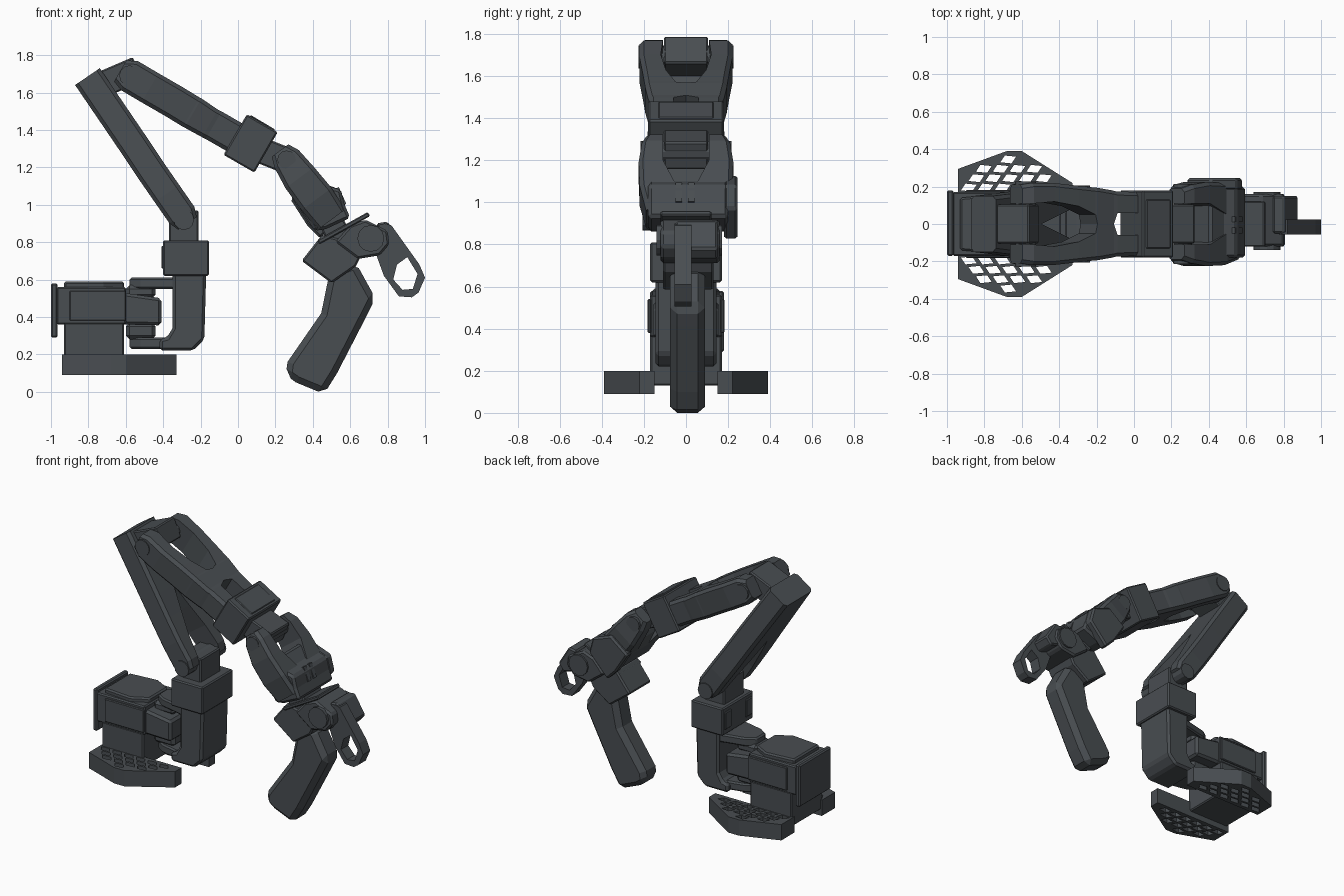
import bpy, bmesh, math
from mathutils import Vector

cube = bpy.data.objects.get("Cube")
if cube:
    bpy.data.objects.remove(cube, do_unlink=True)

COLOUR = (0.066, 0.075, 0.083, 1)
mat = bpy.data.materials.new("charcoal plastic")
mat.use_nodes = True
mat.diffuse_color = COLOUR
bsdf = mat.node_tree.nodes["Principled BSDF"]
bsdf.inputs["Base Color"].default_value = COLOUR
bsdf.inputs["Roughness"].default_value = 0.7


def finish(name, bm, bevel=0.0):
    bmesh.ops.recalc_face_normals(bm, faces=bm.faces[:])
    mesh = bpy.data.meshes.new(name)
    bm.to_mesh(mesh)
    bm.free()
    mesh.materials.append(mat)
    ob = bpy.data.objects.new(name, mesh)
    bpy.context.collection.objects.link(ob)
    if bevel:
        mod = ob.modifiers.new("chamfer", 'BEVEL')
        mod.width, mod.segments, mod.limit_method = bevel, 1, 'ANGLE'
        mod.angle_limit = math.radians(35)
    return ob


def prism(name, outline, lo, hi, holes=(), flat=False, bevel=0.0):
    """Extrude an xz outline along y, or an xy outline along z when flat."""
    bm = bmesh.new()
    edges = []
    for loop in [outline, *holes]:
        vs = [bm.verts.new((u, v, lo) if flat else (u, lo, v)) for u, v in loop]
        edges += [bm.edges.new((vs[i - 1], vs[i])) for i in range(len(vs))]
    if holes:
        bmesh.ops.triangle_fill(bm, edges=edges, use_beauty=True)
    else:
        bm.faces.new(vs)
    top = bmesh.ops.extrude_face_region(bm, geom=bm.faces[:], use_keep_orig=True)
    shift = Vector((0, 0, hi - lo)) if flat else Vector((0, hi - lo, 0))
    moved = [g for g in top["geom"] if isinstance(g, bmesh.types.BMVert)]
    bmesh.ops.translate(bm, verts=moved, vec=shift)
    return finish(name, bm, bevel)


def box(name, x0, x1, lo, hi, z0, z1, bevel=0.008):
    return prism(name, [(x0, z0), (x1, z0), (x1, z1), (x0, z1)], lo, hi, bevel=bevel)


def beam(name, a, b, width, lo, hi, bevel=0.008):
    """Box laid along the line a-b in the xz plane."""
    a, b = Vector(a), Vector(b)
    d = (b - a).normalized()
    n = Vector((-d.y, d.x)) * width / 2
    return prism(name, [a - n, b - n, b + n, a + n], lo, hi, bevel=bevel)


def disc(name, x, z, r, lo, hi, sides=12):
    pts = [(x + r * math.cos(i * math.tau / sides), z + r * math.sin(i * math.tau / sides))
           for i in range(sides)]
    return prism(name, pts, lo, hi)


def legs(name, stations):
    """Tapered fork legs, mirrored front to back; station = x, z, width, inner y, outer y."""
    first, last = stations[0], stations[-1]
    d = Vector((last[0] - first[0], last[1] - first[1])).normalized()
    n = Vector((-d.y, d.x))
    for label, s in (("front", -1), ("back", 1)):
        bm = bmesh.new()
        rings = []
        for x, z, w, inner, outer in stations:
            h = w / 2
            ring = [(-h, inner), (-h, outer - 0.02), (-h + 0.02, outer),
                    (h - 0.02, outer), (h, outer - 0.02), (h, inner)]
            rings.append([bm.verts.new((x + n.x * k, s * y, z + n.y * k)) for k, y in ring])
        for r0, r1 in zip(rings, rings[1:]):
            for i in range(6):
                bm.faces.new((r0[i - 1], r0[i], r1[i], r1[i - 1]))
        bm.faces.new(rings[0])
        bm.faces.new(rings[-1])
        finish(f"{name}_{label}", bm)


# Base feet with diagonal lattice openings
WING = [(-0.94, 0.15), (-0.33, 0.15), (-0.33, 0.22), (-0.6, 0.39), (-0.68, 0.39), (-0.94, 0.295)]


def inside(p, margin):
    """True when p lies inside the convex foot outline by the margin."""
    for i in range(len(WING)):
        a, b = Vector(WING[i - 1]), Vector(WING[i])
        if (b - a).normalized().cross(Vector(p) - a) < margin:
            return False
    return True


cells = []
for row in range(4):
    for col in range(-2, 8):
        x, y = -0.925 + col * 0.09 + row * 0.04, 0.18 + row * 0.05
        cell = [(x, y), (x + 0.06, y - 0.006), (x + 0.084, y + 0.03), (x + 0.024, y + 0.036)]
        if all(inside(p, 0.008) for p in cell):
            cells.append(cell)
for label, s in (("front", -1), ("back", 1)):
    flip = lambda loop: [(x, s * y) for x, y in loop]
    prism(f"foot_{label}", flip(WING), 0.09, 0.2, [flip(c) for c in cells], flat=True)

# Base housing
box("base_column", -0.93, -0.61, -0.17, 0.17, 0.13, 0.37)
box("base_body", -0.97, -0.6, -0.17, 0.17, 0.36, 0.56)
prism("base_lid", [(-0.93, -0.14), (-0.72, -0.16), (-0.61, -0.1), (-0.61, 0.1),
                   (-0.72, 0.16), (-0.93, 0.14)], 0.55, 0.59, flat=True, bevel=0.01)
prism("base_nose", [(-0.62, 0.36), (-0.41, 0.355), (-0.41, 0.5), (-0.62, 0.53)],
      -0.155, 0.155, bevel=0.015)
box("back_plate", -1.0, -0.965, -0.17, 0.18, 0.29, 0.58)
for label, s in (("front", -1), ("back", 1)):
    box(f"base_side_panel_{label}", -0.9, -0.6, *sorted((s * 0.165, s * 0.182)), 0.38, 0.54, 0.005)

# Turning bracket around the base nose
for label, z0, z1 in (("upper", 0.55, 0.61), ("lower", 0.23, 0.29)):
    prism(f"bracket_arm_{label}", [(-0.58, -0.05), (-0.52, -0.09), (-0.3, -0.14), (-0.3, 0.14),
                                   (-0.52, 0.09), (-0.58, 0.05)], z0, z1, flat=True, bevel=0.01)
for label, z0, z1 in (("upper", 0.5, 0.57), ("lower", 0.28, 0.37)):
    box(f"turning_hub_{label}", -0.6, -0.44, -0.08, 0.08, z0, z1, 0.02)
prism("bracket_spine", [(-0.42, 0.22), (-0.24, 0.22), (-0.18, 0.28), (-0.17, 0.64), (-0.35, 0.64),
                        (-0.35, 0.34), (-0.38, 0.29), (-0.42, 0.28)], -0.145, 0.145, bevel=0.015)
box("shoulder_collar", -0.4, -0.155, -0.17, 0.17, 0.62, 0.81)
box("shoulder_servo", -0.37, -0.21, -0.11, 0.11, 0.8, 0.97)
for s in (-1, 1):
    box("collar_tab", -0.41, -0.36, *sorted((s * 0.08, s * 0.15)), 0.66, 0.78, 0.005)

# Lower arm link
legs("lower_link", [(-0.27, 0.9, 0.12, 0.11, 0.195), (-0.3, 0.945, 0.16, 0.11, 0.2),
                    (-0.38, 1.06, 0.16, 0.09, 0.2), (-0.47, 1.19, 0.16, 0.045, 0.19),
                    (-0.56, 1.325, 0.16, 0.0, 0.18), (-0.805, 1.685, 0.16, 0.0, 0.15)])
disc("shoulder_axle", -0.29, 0.92, 0.055, -0.207, 0.207)

# Elbow and upper arm link
beam("elbow_servo", (-0.78, 1.62), (-0.535, 1.725), 0.14, -0.105, 0.105)
legs("upper_link", [(-0.63, 1.715, 0.13, 0.11, 0.21), (-0.58, 1.69, 0.18, 0.11, 0.22),
                    (-0.47, 1.625, 0.18, 0.12, 0.22), (-0.34, 1.55, 0.18, 0.095, 0.205),
                    (-0.25, 1.495, 0.18, 0.05, 0.195), (-0.24, 1.49, 0.18, 0.0, 0.195),
                    (-0.15, 1.435, 0.17, 0.0, 0.18), (-0.13, 1.425, 0.17, 0.06, 0.175),
                    (0.0, 1.35, 0.17, 0.06, 0.17)])
disc("elbow_axle", -0.58, 1.69, 0.055, -0.226, 0.226)

# Wrist collar and wrist servo
beam("wrist_collar", (-0.015, 1.375), (0.15, 1.28), 0.25, -0.18, 0.18)
beam("wrist_collar_cap", (0.06, 1.467), (0.19, 1.39), 0.03, -0.13, 0.13, 0.005)
beam("wrist_servo", (0.1, 1.3), (0.3, 1.22), 0.14, -0.105, 0.105)

# Forearm fork
legs("wrist_fork", [(0.225, 1.29, 0.11, 0.11, 0.19), (0.26, 1.245, 0.16, 0.11, 0.21),
                    (0.33, 1.145, 0.19, 0.11, 0.225), (0.42, 1.03, 0.2, 0.05, 0.22),
                    (0.5, 0.92, 0.18, 0.05, 0.19)])
disc("wrist_axle", 0.26, 1.24, 0.05, -0.215, 0.215)
prism("fork_block", [(0.3, 1.08), (0.41, 1.17), (0.48, 1.1), (0.55, 1.08), (0.57, 1.0), (0.6, 0.93),
                     (0.47, 0.87), (0.41, 0.86), (0.33, 0.98)], -0.18, 0.2, bevel=0.015)
prism("fork_side_pod", [(0.28, 1.03), (0.41, 1.13), (0.55, 1.08), (0.58, 0.97), (0.44, 0.82),
                        (0.37, 0.89)], 0.18, 0.245, bevel=0.012)
for y in (-0.05, 0.01):
    beam("fork_vent_rib", (0.53, 1.09), (0.57, 1.0), 0.02, y, y + 0.03, 0.0)

# Hand: turning plate, grip mount and trigger servo
beam("turning_plate", (0.43, 0.8), (0.7, 0.95), 0.025, -0.12, 0.12, 0.006)
beam("turning_post", (0.48, 0.95), (0.57, 0.76), 0.13, -0.1, 0.1)
prism("grip_mount", [(0.34, 0.7), (0.45, 0.84), (0.53, 0.82), (0.67, 0.75), (0.63, 0.67),
                     (0.5, 0.58)], -0.11, 0.13, bevel=0.01)
prism("trigger_servo", [(0.52, 0.8), (0.6, 0.89), (0.68, 0.92), (0.8, 0.86), (0.81, 0.79),
                        (0.76, 0.73), (0.64, 0.71)], -0.12, 0.16, bevel=0.012)
disc("trigger_pivot", 0.71, 0.82, 0.072, -0.14, 0.172)

# Trigger arm and finger ring
prism("trigger_arm", [(0.74, 0.9), (0.8, 0.91), (0.88, 0.78), (0.84, 0.73), (0.77, 0.75)],
      -0.05, 0.15, bevel=0.01)
prism("finger_ring", [(0.78, 0.9), (0.82, 0.89), (0.97, 0.68), (1.0, 0.61), (0.965, 0.53),
                      (0.93, 0.505), (0.86, 0.51), (0.78, 0.62), (0.74, 0.73), (0.77, 0.77)],
      -0.055, 0.025,
      holes=[[(0.85, 0.68), (0.905, 0.72), (0.96, 0.63), (0.935, 0.55), (0.88, 0.545),
              (0.83, 0.6)]])

# Bent hand grip
prism("hand_grip", [(0.49, 0.64), (0.63, 0.69), (0.735, 0.5), (0.69, 0.41), (0.53, 0.1),
                    (0.46, -0.012), (0.31, 0.05), (0.255, 0.09), (0.265, 0.16), (0.445, 0.42)],
      -0.075, 0.09, bevel=0.033)
